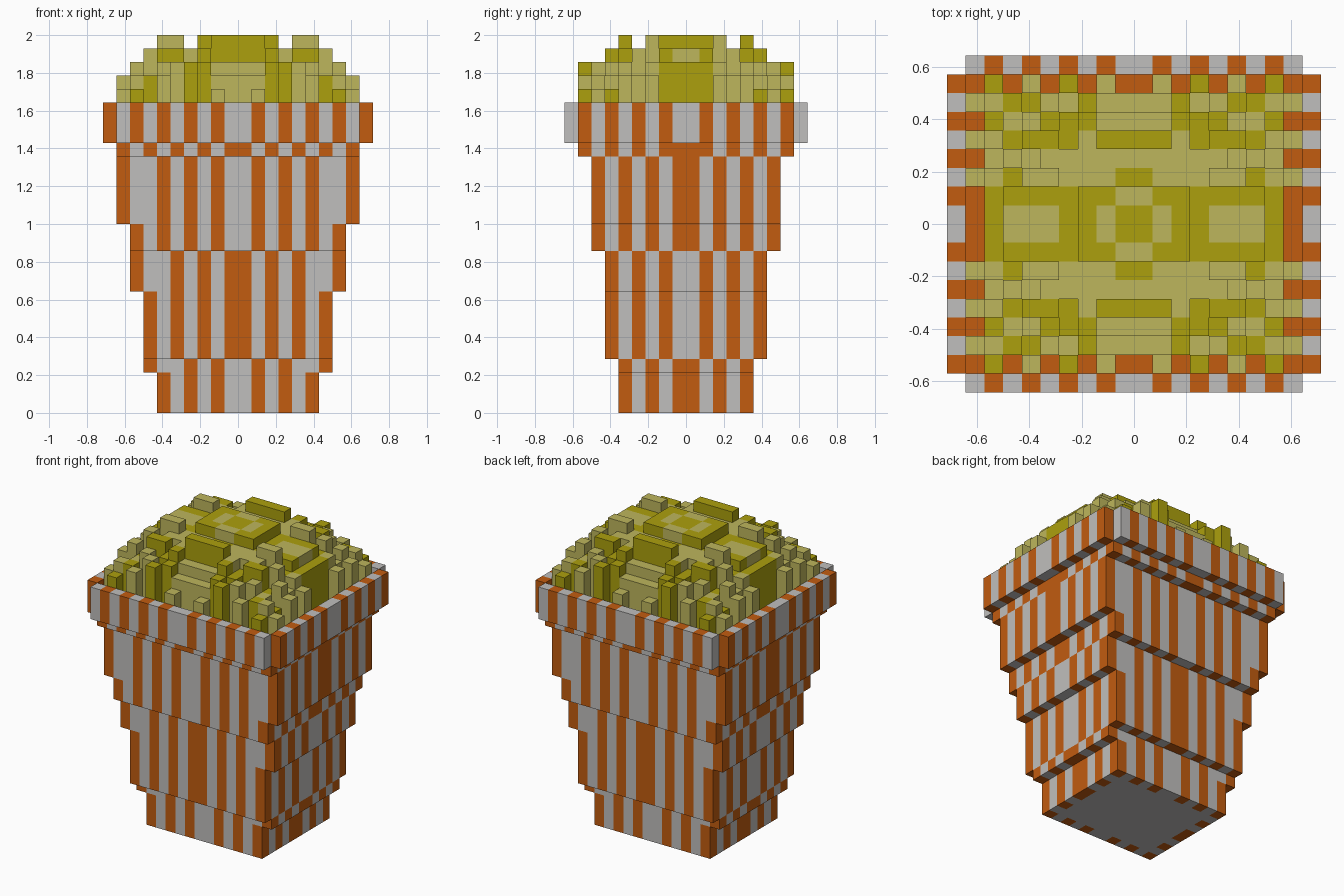
import bpy
import bmesh
from mathutils import Vector

cube = bpy.data.objects.get("Cube")
if cube:
    bpy.data.objects.remove(cube, do_unlink=True)

UNIT = 1 / 14  # edge length of one block


def make_material(name, rgb):
    mat = bpy.data.materials.new(name)
    mat.use_nodes = True
    mat.diffuse_color = (*rgb, 1)
    shader = next(n for n in mat.node_tree.nodes if n.type == 'BSDF_PRINCIPLED')
    shader.inputs["Base Color"].default_value = (*rgb, 1)
    return mat


WHITE, ORANGE, LIGHT, DARK = range(4)
MATERIALS = [
    make_material("paper_white", (0.53, 0.52, 0.51)),
    make_material("stripe_orange", (0.54, 0.107, 0.005)),
    make_material("popcorn_pale", (0.515, 0.468, 0.107)),
    make_material("popcorn_butter", (0.413, 0.352, 0.004)),
]


def mirrored(kx, ky):
    """The four mirror images of one block position."""
    return [(x, y) for x in (kx, -kx - 1) for y in (ky, -ky - 1)]


def fill(cells, kx, ky, bottom, top, colour):
    for x, y in mirrored(kx, ky):
        for z in range(bottom, top):
            cells[x, y, z] = colour


def stripe(kx, ky, hx, hy):
    """Colour of a body block from its place on the wall of its tier."""
    if kx == hx - 1:                       # side walls
        if hy == 8 and ky == 0:
            return ORANGE
        return ORANGE if (hy - 1 - ky) % 2 == 0 else WHITE
    if ky == hy - 1 and kx != hx - 2:      # front and back walls
        return ORANGE if (kx + ky) % 2 else WHITE
    return WHITE


# Tapered body: bottom, top, half width, half depth of each tier
body = {}
TIERS = [(0, 3, 6, 5), (3, 4, 7, 5), (4, 9, 7, 6), (9, 12, 8, 6),
         (12, 14, 8, 7), (14, 19, 9, 7), (19, 20, 9, 8)]
for bottom, top, hx, hy in TIERS:
    for kx in range(hx):
        for ky in range(hy):
            fill(body, kx, ky, bottom, top, stripe(kx, ky, hx, hy))

# Rim: four thin walls with open corners
rim = {}
for k in range(9):
    fill(rim, k, 8, 20, 23, ORANGE if k % 2 else WHITE)
    if k < 8:
        fill(rim, 9, k, 20, 23, ORANGE if k % 2 else WHITE)

# Popcorn heap: one quarter, rows run from the middle outwards
HEIGHTS = ["888777760",
           "888777760",
           "777788665",
           "777776750",
           "887677565",
           "667656540",
           "556564554",
           "040605040"]
TONES = ["DLDDLLLDL",
         "LDDDDDDDL",
         "DLLLLLDLL",
         "LLLLLLLLL",
         "DDLDDDDLL",
         "LLDDDLLDL",
         "LLDLLDDLL",
         "LLLDLLLDL"]
popcorn = {}
for ky, (heights, tones) in enumerate(zip(HEIGHTS, TONES)):
    for kx, (height, tone) in enumerate(zip(heights, tones)):
        fill(popcorn, kx, ky, 20, 20 + int(height), DARK if tone == "D" else LIGHT)


FILLED = set(body) | set(rim) | set(popcorn)


def build(name, cells):
    """Mesh the outer faces of a set of blocks."""
    bm = bmesh.new()
    verts = {}

    def vert(p):
        key = tuple(round(c) for c in p)
        if key not in verts:
            verts[key] = bm.verts.new(Vector(key) * UNIT)
        return verts[key]

    for cell, colour in cells.items():
        for axis in range(3):
            for side in (0, 1):
                near = list(cell)
                near[axis] += 1 if side else -1
                if tuple(near) in FILLED:
                    continue
                u, v = Vector((0, 0, 0)), Vector((0, 0, 0))
                u[(axis + 1) % 3] = 1
                v[(axis + 2) % 3] = 1
                start = Vector(cell)
                start[axis] += side
                ring = [start, start + u, start + u + v, start + v]
                if not side:
                    ring.reverse()
                face = bm.faces.new([vert(p) for p in ring])
                face.material_index = colour
    mesh = bpy.data.meshes.new(name)
    bm.to_mesh(mesh)
    bm.free()
    for mat in MATERIALS:
        mesh.materials.append(mat)
    obj = bpy.data.objects.new(name, mesh)
    bpy.context.scene.collection.objects.link(obj)
    return obj


build("bucket_body", body)
build("bucket_rim", rim)
build("popcorn_heap", popcorn)
